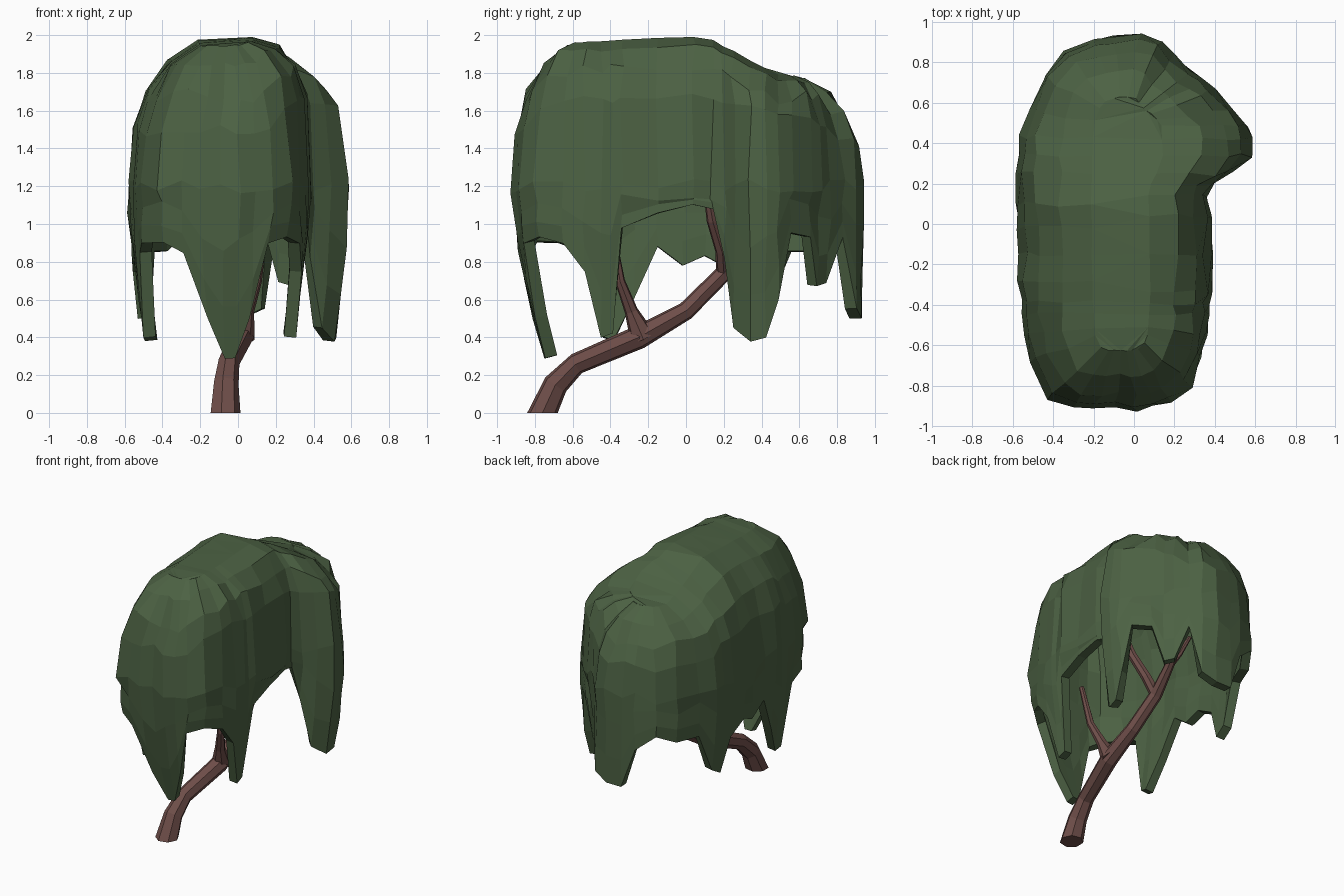
import bpy, bmesh, math, random
from mathutils import Vector

if "Cube" in bpy.data.objects:
    bpy.data.objects.remove(bpy.data.objects["Cube"])

random.seed(4)

def material(name, rgb):
    m = bpy.data.materials.new(name)
    m.diffuse_color = (*rgb, 1)
    m.use_nodes = True
    m.node_tree.nodes["Principled BSDF"].inputs["Base Color"].default_value = m.diffuse_color
    return m

leaf = material("willow green", (0.072, 0.120, 0.056))
bark = material("reddish brown bark", (0.155, 0.075, 0.066))

def finish(bm, name, mat):
    me = bpy.data.meshes.new(name)
    bm.to_mesh(me)
    bm.free()
    me.materials.append(mat)
    ob = bpy.data.objects.new(name, me)
    bpy.context.collection.objects.link(ob)
    return ob

# Canopy outline seen from above, with the hem height at each station (x, y, hem z)
HEM = [
    (-.42, -.86, .90), (-.31, -.91, .85), (-.20, -.92, .50), (-.09, -.92, .29),
    (.01, -.92, .29), (.10, -.91, .50), (.18, -.89, .90), (.28, -.80, .93),
    (.34, -.66, .90), (.36, -.54, .75), (.37, -.45, .40), (.37, -.39, .42),
    (.38, -.34, .98), (.38, -.15, 1.06), (.38, .04, 1.10), (.36, .14, 1.08),
    (.40, .20, .82), (.50, .25, .45), (.58, .34, .38), (.58, .42, .40),
    (.56, .49, .60), (.50, .56, .95), (.40, .66, .93), (.34, .71, .67),
    (.28, .76, .69), (.20, .83, .93), (.14, .90, .55), (.03, .93, .50),
    (-.10, .93, .50), (-.20, .91, .80), (-.35, .86, .92), (-.45, .74, .85),
    (-.52, .56, .85), (-.57, .43, .55), (-.58, .34, .50), (-.58, .25, .75),
    (-.58, .10, .83), (-.57, -.02, .78), (-.57, -.15, .88), (-.57, -.28, .60),
    (-.56, -.38, .38), (-.56, -.44, .40), (-.54, -.55, .85), (-.52, -.68, .90)]

RIDGE = [(-.5, 1.97), (.1, 2.0), (.25, 1.92), (.5, 1.79)]   # y, top z
EQUATOR = 1.2

def ridge_z(y):
    for (y0, z0), (y1, z1) in zip(RIDGE, RIDGE[1:]):
        if y <= y1:
            return z0 + (z1 - z0) * (y - y0) / (y1 - y0)
    return RIDGE[-1][1]

def station(x, y, hem):
    """Points from the crown down to the hem for one outline station."""
    ay = max(-.5, min(.5, y))
    top = ridge_z(ay)
    anchor = Vector((-.05, ay, 0))
    out = Vector((x, y, 0)) - anchor
    n = 3.2 if x > .2 else 2.2
    pts = []
    for u in (.3, .6, .82, .94, 1):
        p = anchor + out * u
        p.z = EQUATOR + (top - EQUATOR) * max(0, 1 - u ** n) ** (1 / n)
        pts.append(p)
    pull = .17 if y < -.75 else (.0 if y > .8 else .075)
    for f in (.35, .7, 1):
        z = EQUATOR + (hem - EQUATOR) * f
        p = anchor + out - out.normalized() * pull * ((EQUATOR - z) / .9) ** 1.5
        p.z = z
        pts.append(p)
    for k, p in enumerate(pts):
        j = .02 if 0 < k < 6 else .006
        p += Vector((random.uniform(-j, j) * .7, random.uniform(-j, j) * .7,
                     random.uniform(-j, j) * (2 if 1 < k < 6 else .5)))
    return pts

# Leaf canopy: a thick open shell hanging in fronds
bm = bmesh.new()
cols = [[bm.verts.new(p) for p in station(*s)] for s in HEM]
for a, b in zip(cols, cols[1:] + cols[:1]):
    for k in range(len(a) - 1):
        bm.faces.new((a[k], a[k + 1], b[k + 1], b[k]))
cap = bm.faces.new([c[0] for c in cols])
bmesh.ops.triangulate(bm, faces=[cap])
canopy = finish(bm, "leaf_canopy", leaf)
sol = canopy.modifiers.new("thickness", 'SOLIDIFY')
sol.thickness = .065
sol.offset = -1

# Trunk and branches: six-sided tapering tubes along paths of (x, y, z, radius)
def limb(name, path, sides=7, flat_base=False):
    bm = bmesh.new()
    pts = [Vector(p[:3]) for p in path]
    rings = []
    for i, p in enumerate(pts):
        t = (pts[min(i + 1, len(pts) - 1)] - pts[max(i - 1, 0)]).normalized()
        if flat_base and i == 0:
            t = Vector((0, 0, 1))
        side = Vector((1, 0, 0))
        side = (side - t * side.dot(t)).normalized()
        up = t.cross(side)
        r = path[i][3]
        rings.append([bm.verts.new(p + r * (side * math.cos(a) + up * math.sin(a)))
                      for a in (math.tau * k / sides for k in range(sides))])
    for a, b in zip(rings, rings[1:]):
        for k in range(sides):
            m = (k + 1) % sides
            bm.faces.new((a[k], a[m], b[m], b[k]))
    bm.faces.new(rings[0][::-1])
    bm.faces.new(rings[-1])
    finish(bm, name, bark)

limb("trunk", [(-.07, -.76, 0, .083), (-.065, -.69, .15, .068), (-.05, -.58, .26, .058),
               (.02, -.25, .40, .064), (.01, 0, .54, .05), (-.03, .20, .74, .046),
               (0, .38, .88, .034), (.05, .60, 1.04, .02)], flat_base=True)
limb("front_branch", [(.02, -.23, .40, .07), (.05, -.29, .54, .036),
                      (.10, -.35, .70, .027), (.14, -.40, 1.0, .018)])
limb("right_branch", [(-.03, .20, .74, .04), (.05, .19, .86, .036),
                      (.13, .14, 1.02, .032), (.19, .11, 1.2, .02)])
limb("left_branch", [(-.02, .27, .80, .032), (-.08, .26, .95, .026), (-.16, .24, 1.2, .016)])
limb("back_twig", [(0, .38, .88, .026), (-.06, .42, .98, .02), (-.12, .46, 1.12, .014)])
